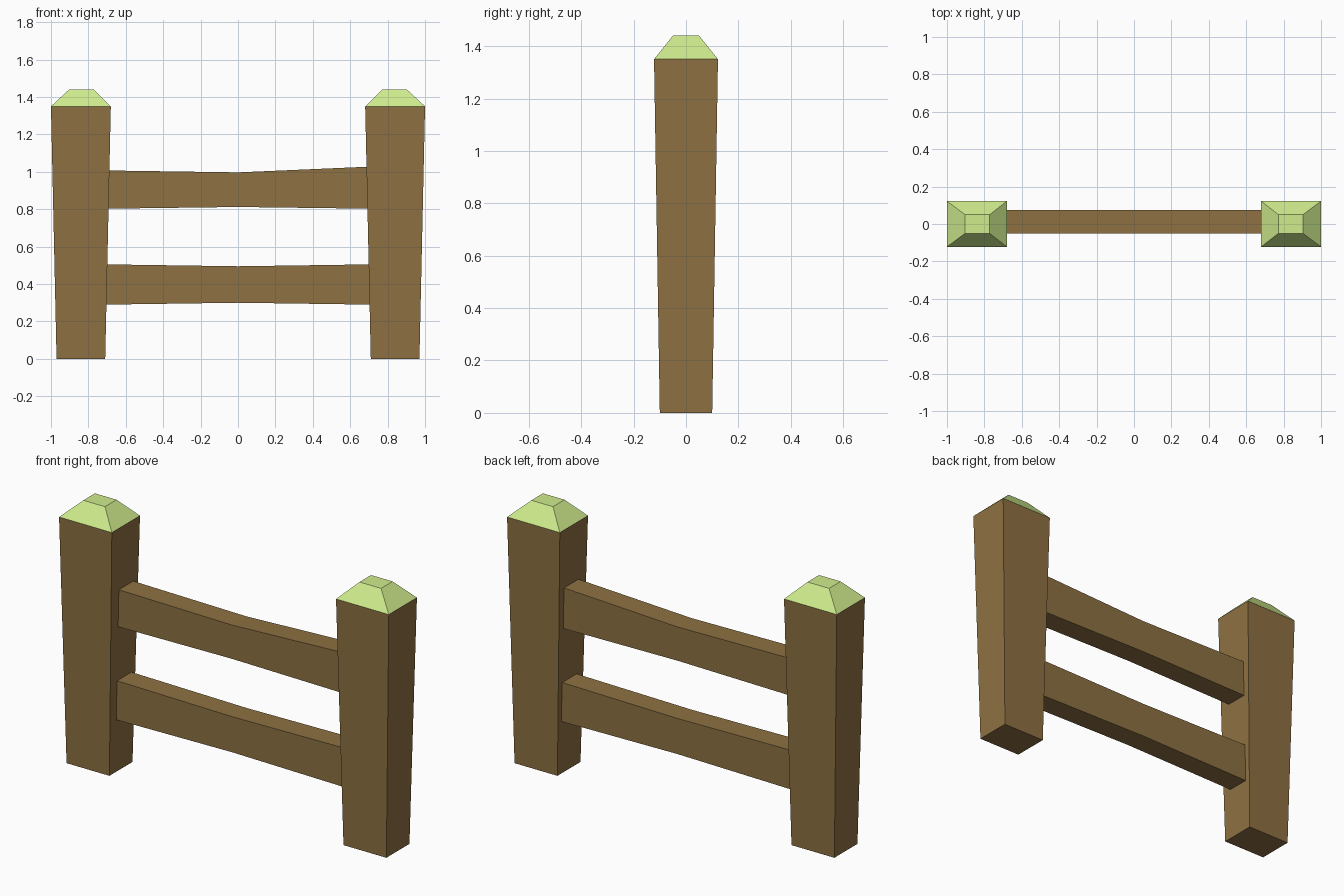
import bpy, bmesh

if "Cube" in bpy.data.objects:
    bpy.data.objects.remove(bpy.data.objects["Cube"])

def material(name, color):
    m = bpy.data.materials.new(name)
    m.diffuse_color = color
    m.use_nodes = True
    m.node_tree.nodes["Principled BSDF"].inputs["Base Color"].default_value = m.diffuse_color
    return m

wood = material("wood", (0.27, 0.165, 0.054, 1))
green = material("light_green", (0.63, 0.84, 0.27, 1))

def loft(name, rings, mat):
    """Closed flat-faced solid through a series of four-point rings."""
    bm = bmesh.new()
    loops = [[bm.verts.new(p) for p in r] for r in rings]
    for a, b in zip(loops, loops[1:]):
        for i in range(4):
            j = (i + 1) % 4
            bm.faces.new((a[i], a[j], b[j], b[i]))
    bm.faces.new(loops[0])
    bm.faces.new(loops[-1])
    bmesh.ops.recalc_face_normals(bm, faces=bm.faces)
    me = bpy.data.meshes.new(name)
    bm.to_mesh(me)
    bm.free()
    me.materials.append(mat)
    ob = bpy.data.objects.new(name, me)
    bpy.context.collection.objects.link(ob)
    return ob

def rect(x0, x1, y0, y1, z):
    return [(x0, y0, z), (x1, y0, z), (x1, y1, z), (x0, y1, z)]

def inner_face(z):
    """x of the tapered post's inner side, with a hair of overlap."""
    return 0.71 - 0.03 * z / 1.35 + 0.002

# Tapered posts with bevelled caps
for side, s in (("left", -1), ("right", 1)):
    base = rect(s * 0.71, s * 0.97, -0.10, 0.10, 0)
    top = rect(s * 0.68, s * 1.0, -0.122, 0.122, 1.35)
    tip = rect(s * 0.772, s * 0.903, -0.05, 0.05, 1.44)
    loft(side + "_post", [base, top], wood)
    loft(side + "_post_cap", [top, tip], green)

# Rails, pinched in the middle: (bottom, top) heights at left, middle, right
rails = {"lower_rail": [(0.29, 0.505), (0.30, 0.495), (0.29, 0.505)],
         "upper_rail": [(0.803, 1.007), (0.812, 0.997), (0.803, 1.027)]}
for name, heights in rails.items():
    rings = []
    for s, (lo, hi) in zip((-1, 0, 1), heights):
        xl, xh = s * inner_face(lo), s * inner_face(hi)
        rings.append([(xl, -0.05, lo), (xl, 0.075, lo), (xh, 0.075, hi), (xh, -0.05, hi)])
    loft(name, rings, wood)
